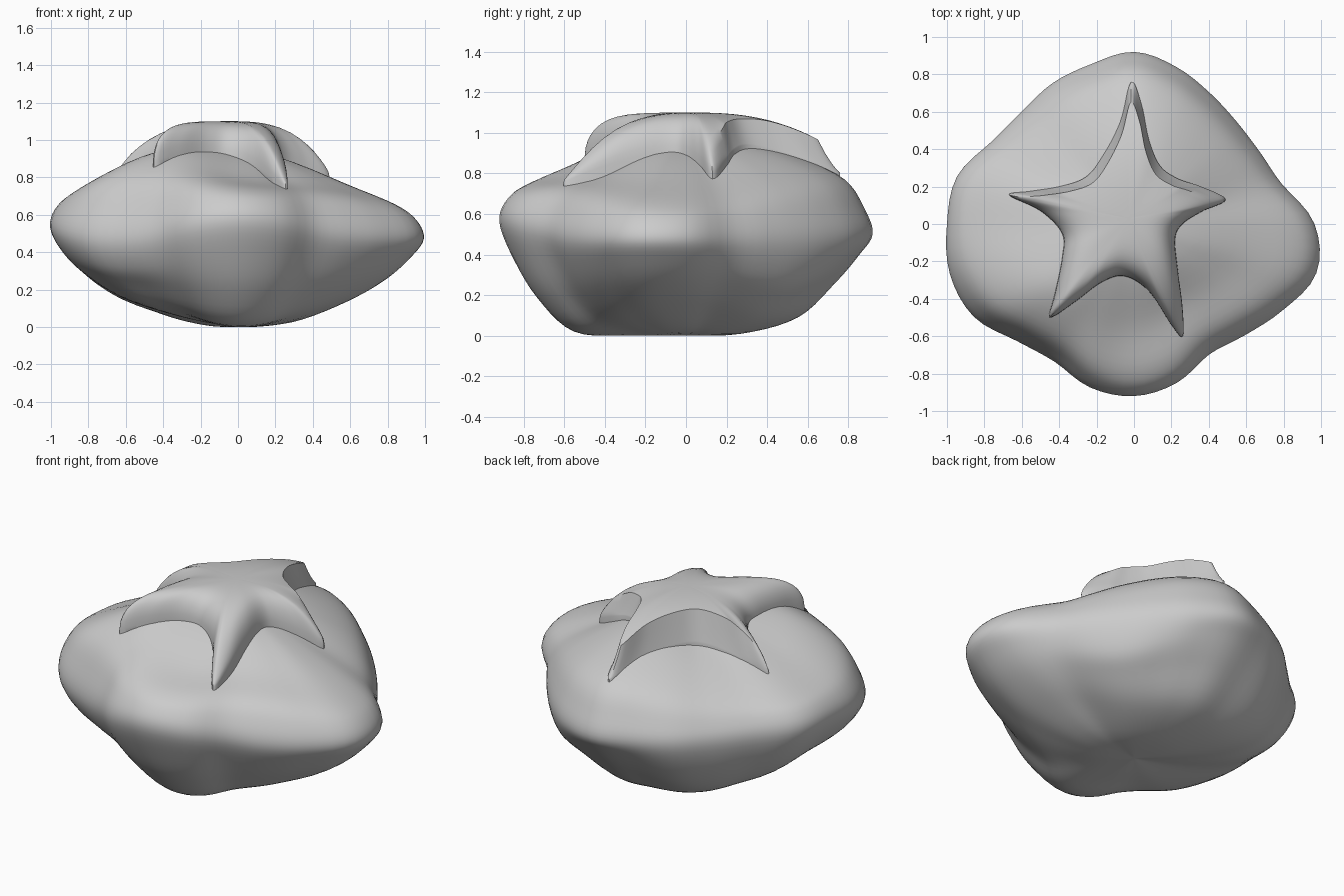
import bpy, bmesh, math

if "Cube" in bpy.data.objects:
    bpy.data.objects.remove(bpy.data.objects["Cube"])

def cat(p0, p1, p2, p3, t):
    return 0.5 * (2*p1 + (p2-p0)*t + (2*p0-5*p1+4*p2-p3)*t*t + (3*p1-p0-3*p2+p3)*t**3)

def loop_at(vals, u):
    """Smooth periodic lookup, u in 0..1"""
    n = len(vals)
    i = math.floor(u*n)
    return cat(*[vals[(i+k) % n] for k in (-1, 0, 1, 2)], u*n - i)

def line_at(vals, u):
    """Smooth open lookup, u in 0..1"""
    n = len(vals) - 1
    i = min(int(u*n), n-1)
    return cat(*[vals[min(max(i+k, 0), n)] for k in (-1, 0, 1, 2)], u*n - i)

def loft(name, rings, start, end):
    """Skin closed rings from a start point or cap to an end point"""
    bm = bmesh.new()
    R = [[bm.verts.new(p) for p in ring] for ring in rings]
    n = len(R[0])
    for a, b in zip(R, R[1:]):
        for i in range(n):
            j = (i+1) % n
            bm.faces.new((a[i], a[j], b[j], b[i]))
    for ring, pole in ((R[0], start), (R[-1], end)):
        v = bm.verts.new(pole)
        for i in range(n):
            bm.faces.new((ring[i], ring[(i+1) % n], v))
    bmesh.ops.recalc_face_normals(bm, faces=bm.faces)
    me = bpy.data.meshes.new(name)
    bm.to_mesh(me)
    bm.free()
    ob = bpy.data.objects.new(name, me)
    bpy.context.collection.objects.link(ob)
    bpy.context.view_layer.objects.active = ob
    ob.select_set(True)
    bpy.ops.object.shade_smooth_by_angle(angle=math.radians(40))
    ob.select_set(False)
    return ob

# Rock: plan outline radii every 15 degrees, counter-clockwise from +x
outline = [.965, .82, .775, .775, .81, .87, .92, .885, .87, .85, .88, .98,
           1.0, 1.02, .99, .885, .85, .905, .92, .88, .805, .84, .92, 1.01]
# Heights from underside to top in eight directions, at the plan scales below
scales = [0, .3, .6, .8, .93, 1, .96, .85, .6, .3, 0]
heights = [
    [.03, .15, .26, .37, .47, .57, .65, .76, .88],
    [.01, .08, .18, .28, .45, .59, .72, .84, .93],
    [.01, .09, .26, .40, .50, .62, .77, .88, .95],
    [.01, .06, .15, .30, .49, .61, .71, .82, .91],
    [.06, .15, .27, .40, .54, .65, .72, .83, .94],
    [.03, .10, .22, .32, .46, .62, .80, .93, .97],
    [.00, .02, .19, .39, .56, .67, .74, .80, .91],
    [.01, .08, .21, .35, .48, .60, .70, .78, .90]]
bottom, top = 0.0, .97
N, M = 96, 50
rings = []
for m in range(1, M):
    t = m / M
    s = min(line_at(scales, t), 1)
    ring = []
    for k in range(N):
        u = k / N
        r = s * loop_at(outline, u)
        z = loop_at([line_at([bottom] + h + [top], t) for h in heights], u)
        a = 2*math.pi*u
        ring.append((r*math.cos(a), r*math.sin(a), max(z, 0)))
    rings.append(ring)
loft("rock", rings, (0, 0, bottom), (0, 0, top))

# Starfish: edge points where it meets the rock, clockwise from the back tip
edge = [(-.015, .76, .80), (.04, .64, .85), (.08, .45, .91), (.14, .31, .94),
        (.24, .24, .92), (.36, .20, .87), (.49, .13, .80), (.36, .065, .85),
        (.26, 0, .89), (.22, -.08, .90), (.235, -.25, .88), (.26, -.45, .82),
        (.26, -.60, .76), (.20, -.54, .79), (.08, -.36, .87), (-.05, -.28, .91),
        (-.17, -.31, .94), (-.32, -.42, .93), (-.45, -.50, .88), (-.425, -.38, .92),
        (-.385, -.18, .93), (-.385, -.05, .92), (-.50, .07, .86), (-.67, .155, .77),
        (-.56, .175, .81), (-.40, .20, .86), (-.26, .25, .89), (-.17, .36, .89),
        (-.075, .55, .86)]
# Arm tips with the height of the arm's ridge above each tip
tips = [(edge[i], h) for i, h in ((0, .1), (6, .1), (12, .05), (18, .2), (23, .12))]
cx, cy, crown = -.03, .03, 1.1
K = 174
rim = [tuple(loop_at([p[c] for p in edge], k/K) for c in range(3)) for k in range(K)]

def star_point(k, s):
    p = rim[k]
    x, y = cx + (p[0]-cx)*s, cy + (p[1]-cy)*s
    # blend arm length and tip height from the nearest tips
    ws = [(math.dist(q[:2], p[:2]) + .05)**-6 for q, h in tips]
    reach = sum(w*math.dist(q[:2], (cx, cy)) for w, (q, h) in zip(ws, tips)) / sum(ws)
    end = sum(w*(q[2]+h) for w, (q, h) in zip(ws, tips)) / sum(ws)
    u = math.hypot(x-cx, y-cy) / reach
    spine = crown - (crown - end) * min(u, 1)**2.5
    # rounded edge at the front, creased bevel along the back walls
    e = len(edge) * k / K
    e = e - len(edge) if e > 14.5 else e
    w = max(0, min(1, (6-e)/1.5, (e+6)/1.5))
    f = (1-w) * math.sqrt(max(0, 1 - s**6)) + w * min(1, (1-s)/.15)
    return x, y, p[2] + (spine-p[2]) * f

rings = [[(x, y, z-.06) for x, y, z in rim]]
for s in (1, .99, .97, .94, .9, .85, .78, .7, .6, .5, .4, .3, .2, .1):
    rings.append([star_point(k, s) for k in range(K)])
loft("starfish", rings, (cx, cy, .8), (cx, cy, crown))
